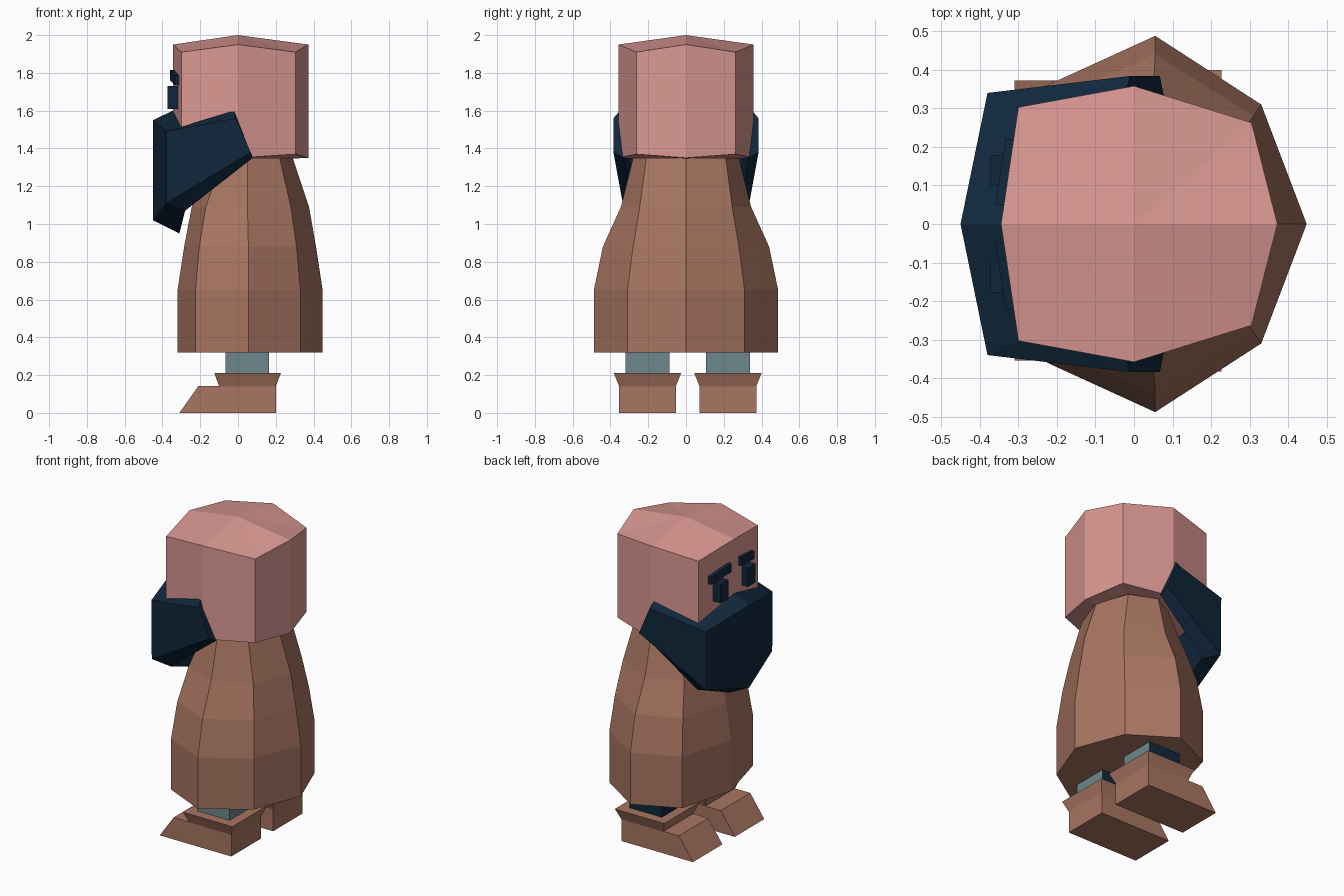
import bpy, bmesh

if "Cube" in bpy.data.objects:
    bpy.data.objects.remove(bpy.data.objects["Cube"])


def mat(name, rgb):
    lin = [((c / 255 + 0.055) / 1.055) ** 2.4 for c in rgb]
    m = bpy.data.materials.new(name)
    m.diffuse_color = (*lin, 1)
    m.use_nodes = True
    m.node_tree.nodes["Principled BSDF"].inputs["Base Color"].default_value = m.diffuse_color
    return m


SKIN = mat("skin_pink", (218, 152, 146))
BROWN = mat("robe_brown", (168, 117, 97))
NAVY = mat("dark_navy", (16, 39, 60))
TEAL = mat("grey_teal", (108, 135, 140))


def loft(name, rings, mats, low=None, high=None):
    """Skin equal-sized rings; ends are flat caps or fans to a centre point."""
    bm = bmesh.new()
    vs = [[bm.verts.new(p) for p in r] for r in rings]
    n = len(vs[0])
    for a, b in zip(vs, vs[1:]):
        for i in range(n):
            j = (i + 1) % n
            bm.faces.new((a[i], a[j], b[j], b[i]))
    for ring, tip in ((vs[0], low), (vs[-1], high)):
        if tip:
            t = bm.verts.new(tip)
            for i in range(n):
                bm.faces.new((ring[i], ring[(i + 1) % n], t))
        else:
            bm.faces.new(ring)
    bmesh.ops.recalc_face_normals(bm, faces=bm.faces)
    me = bpy.data.meshes.new(name)
    bm.to_mesh(me)
    bm.free()
    for m in mats:
        me.materials.append(m)
    ob = bpy.data.objects.new(name, me)
    bpy.context.collection.objects.link(ob)
    return ob


def rect(x0, x1, y0, y1, z):
    return [(x0, y0, z), (x1, y0, z), (x1, y1, z), (x0, y1, z)]


# Head: eight-sided block with shallow domed top and bottom
half = [(-0.345, 0), (-0.30, 0.303), (0, 0.358), (0.305, 0.263), (0.372, 0)]
outline = half + [(x, -y) for x, y in half[3:0:-1]]
loft("head",
     [[(x, y, 1.37 if i % 2 else 1.35) for i, (x, y) in enumerate(outline)],
      [(x, y, 1.91 if i % 2 else 1.95) for i, (x, y) in enumerate(outline)]],
     [SKIN], (0, 0, 1.335), (0, 0, 2.0))

# Robe: eight-sided bell; z, front x, front corner x/y, side x/y, back corner x/y, back x
robe = []
for z, fx, cx, cy, sx, sy, bx, by, kx in (
        (0.32, -0.32, -0.225, 0.36, 0.055, 0.488, 0.33, 0.31, 0.448),
        (0.65, -0.32, -0.225, 0.36, 0.055, 0.488, 0.33, 0.31, 0.448),
        (0.88, -0.285, -0.205, 0.325, 0.055, 0.44, 0.31, 0.28, 0.413),
        (1.09, -0.245, -0.17, 0.26, 0.05, 0.345, 0.28, 0.245, 0.376),
        (1.35, -0.15, -0.08, 0.21, 0.05, 0.28, 0.22, 0.21, 0.29)):
    robe.append([(fx, 0, z), (cx, cy, z), (sx, sy, z), (bx, by, z), (kx, 0, z),
                 (bx, -by, z), (sx, -sy, z), (cx, -cy, z)])
loft("robe", robe, [BROWN])

# Beard: thick band wrapped round the lower face (outer top, inner top, inner bottom, outer bottom)
end = [(-0.01, 0.384, 1.56), (-0.02, 0.35, 1.60), (0.078, 0.33, 1.35), (0.067, 0.384, 1.38)]
corner = [(-0.38, 0.34, 1.49), (-0.30, 0.303, 1.51), (-0.28, 0.285, 1.07), (-0.38, 0.335, 1.11)]
centre = [(-0.45, 0, 1.55), (-0.345, 0, 1.60), (-0.31, 0, 0.95), (-0.45, 0, 1.02)]


def flip(ring):
    return [(x, -y, z) for x, y, z in ring]


loft("beard", [end, corner, centre, flip(corner), flip(end)], [NAVY])

for s, side in ((1, "left"), (-1, "right")):
    # Eye block
    loft("eye_" + side, [rect(-0.372, -0.31, s * 0.098, s * 0.178, z) for z in (1.61, 1.73)], [NAVY])
    # Brow, outer end lower
    inner = [(-0.36, s * 0.05, 1.76), (-0.32, s * 0.05, 1.76), (-0.32, s * 0.05, 1.815), (-0.36, s * 0.05, 1.815)]
    outer = [(-0.333, s * 0.22, 1.735), (-0.295, s * 0.22, 1.735), (-0.295, s * 0.22, 1.785), (-0.333, s * 0.22, 1.785)]
    loft("brow_" + side, [inner, outer], [NAVY])

for cy, side in ((0.222, "left"), (-0.204, "right")):
    # Leg: front and left faces are navy
    leg = loft("leg_" + side, [rect(-0.065, 0.165, cy - 0.116, cy + 0.116, z) for z in (0.18, 0.34)], [TEAL, NAVY])
    for p in leg.data.polygons:
        p.material_index = int(p.normal.x < -0.5 or p.normal.y > 0.5)
    # Boot with sloped toe
    w = 0.15
    loft("boot_" + side, [rect(-0.31, 0.20, cy - w, cy + w, 0), rect(-0.21, 0.20, cy - w, cy + w, 0.142)], [BROWN])
    # Flared cuff
    loft("boot_cuff_" + side, [rect(-0.10, 0.20, cy - w, cy + w, 0.14),
                               rect(-0.125, 0.227, cy - 0.178, cy + 0.178, 0.21)], [BROWN])
